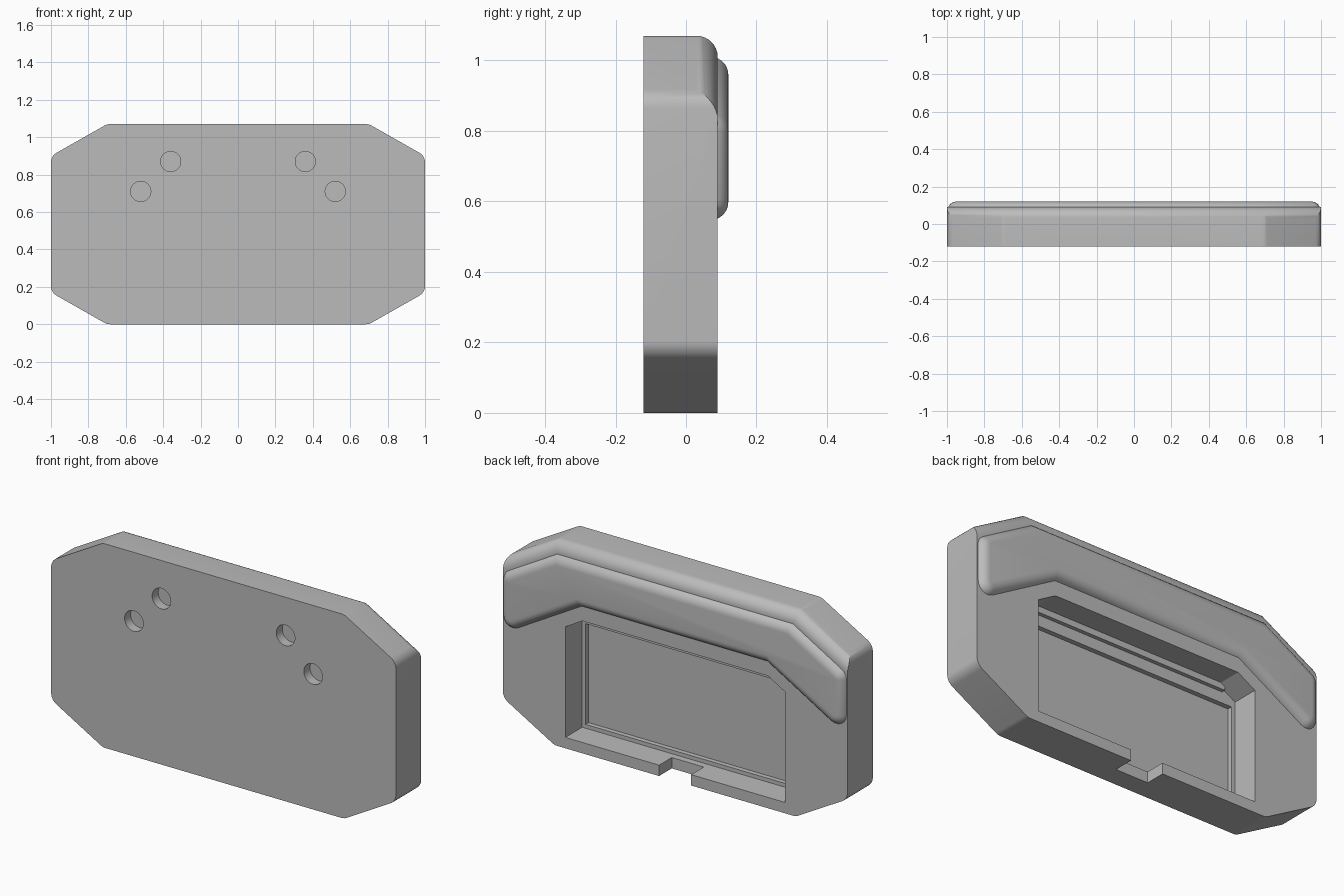
import bpy, bmesh, math
from mathutils import Vector

if "Cube" in bpy.data.objects:
    bpy.data.objects.remove(bpy.data.objects["Cube"], do_unlink=True)

FRONT, BACK = -0.12, 0.09

grey = bpy.data.materials.new("light_grey")
grey.use_nodes = True
colour = (0.5, 0.5, 0.5, 1)
grey.diffuse_color = colour
grey.node_tree.nodes["Principled BSDF"].inputs["Base Color"].default_value = colour


def mirrored(half):
    """Close a right-hand outline (bottom to top) with its mirror image."""
    return half + [(-x, z, r) for x, z, r in reversed(half)]


def rounded(points, steps=6):
    """Replace each (x, z, radius) corner by a tangent arc."""
    out = []
    for i, (x, z, r) in enumerate(points):
        p = Vector((x, z))
        if r == 0:
            out.append(p)
            continue
        a = (Vector(points[i - 1][:2]) - p).normalized()
        b = (Vector(points[(i + 1) % len(points)][:2]) - p).normalized()
        half = a.angle(b) / 2
        centre = p + (a + b).normalized() * (r / math.sin(half))
        t = r / math.tan(half)
        start, end = p + a * t - centre, p + b * t - centre
        sweep = start.angle(end)
        for k in range(steps + 1):
            f = k / steps
            v = start * math.sin((1 - f) * sweep) + end * math.sin(f * sweep)
            out.append(centre + v / math.sin(sweep))
    return out


def prism(name, points, y0, y1, fillet=0, fillet_above=-9):
    """Extrude an x-z outline along y, optionally filleting its back rim."""
    bm = bmesh.new()
    ring = [bm.verts.new((p.x, y0, p.y)) for p in rounded(points)]
    face = bm.faces.new(ring)
    moved = bmesh.ops.extrude_face_region(bm, geom=[face])["geom"]
    bmesh.ops.translate(bm, vec=(0, y1 - y0, 0),
                        verts=[v for v in moved if isinstance(v, bmesh.types.BMVert)])
    bmesh.ops.recalc_face_normals(bm, faces=bm.faces)
    if fillet:
        rim = [e for e in bm.edges
               if all(abs(v.co.y - y1) < 1e-5 for v in e.verts)
               and (e.verts[0].co.z + e.verts[1].co.z) / 2 > fillet_above]
        bmesh.ops.bevel(bm, geom=rim, offset=fillet, segments=8, profile=0.5,
                        affect="EDGES", clamp_overlap=False)
    mesh = bpy.data.meshes.new(name)
    bm.to_mesh(mesh)
    bm.free()
    obj = bpy.data.objects.new(name, mesh)
    bpy.context.collection.objects.link(obj)
    mesh.materials.append(grey)
    return obj


def box(name, x, z0, z1, y0, y1):
    return prism(name, mirrored([(x, z0, 0), (x, z1, 0)]), y0, y1)


def combine(target, tool, operation):
    mod = target.modifiers.new(tool.name, "BOOLEAN")
    mod.operation, mod.solver, mod.object = operation, "EXACT", tool
    bpy.context.view_layer.objects.active = target
    bpy.ops.object.modifier_apply(modifier=mod.name)
    bpy.data.objects.remove(tool, do_unlink=True)


# Octagonal case, its upper back edge trimmed by a filleted envelope
case = prism("case", mirrored([(0.7, 0, 0.06), (1, 0.17, 0.06),
                               (1, 0.9, 0.06), (0.7, 1.07, 0.06)]), FRONT, BACK + 0.05)
envelope = prism("envelope", mirrored([(1.4, -0.5, 0), (1.4, 0.673, 0), (0.7, 1.07, 0)]),
                 -0.5, BACK, fillet=0.06, fillet_above=0.8)
combine(case, envelope, "INTERSECT")

# Raised arched pad on the back
pad = prism("pad", mirrored([(0.54, 0.767, 0), (0.998, 0.503, 0.06),
                             (0.998, 0.83, 0.06), (0.684, 1.01, 0)]),
            0.04, 0.12, fillet=0.05)
combine(case, pad, "UNION")

# Back cavity, shallow inner pocket and cable notch
cavity = prism("cavity", mirrored([(0.637, 0.057, 0), (0.637, 0.637, 0),
                                   (0.538, 0.694, 0)]), -0.05, 0.2)
combine(case, cavity, "DIFFERENCE")
combine(case, box("pocket", 0.617, 0.077, 0.605, -0.075, 0), "DIFFERENCE")
combine(case, box("notch", 0.093, -0.1, 0.1, -0.015, 0.2), "DIFFERENCE")

# Stepped rail below the top wall of the cavity
combine(case, box("rail", 0.56, 0.662, 0.72, -0.07, -0.03), "UNION")

# Four blind screw holes in the front
for side in (-1, 1):
    for x, z in ((0.36, 0.87), (0.52, 0.71)):
        circle = [(side * x + 0.054 * math.cos(math.tau * k / 40),
                   z + 0.054 * math.sin(math.tau * k / 40), 0) for k in range(40)]
        combine(case, prism("hole", circle, -0.2, -0.07), "DIFFERENCE")

# Smooth rounded edges, keep creases sharp
bpy.ops.object.select_all(action="DESELECT")
case.select_set(True)
bpy.context.view_layer.objects.active = case
bpy.ops.object.shade_smooth_by_angle(angle=math.radians(28))
